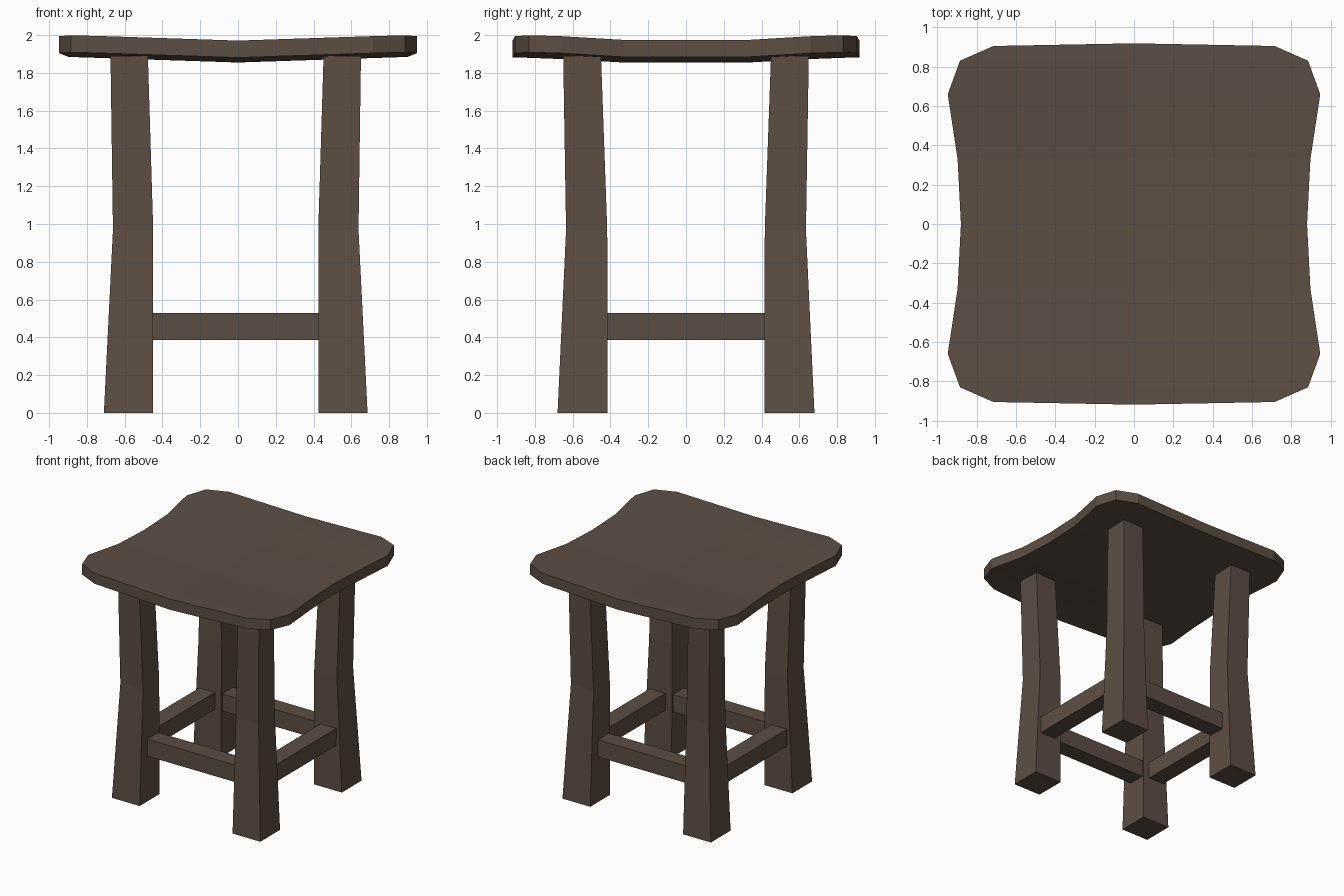
import bpy, bmesh

if "Cube" in bpy.data.objects:
    bpy.data.objects.remove(bpy.data.objects["Cube"])

wood = bpy.data.materials.new("dark brown wood")
wood.diffuse_color = (0.108, 0.077, 0.056, 1)
wood.use_nodes = True
wood.node_tree.nodes["Principled BSDF"].inputs["Base Color"].default_value = wood.diffuse_color


def finish(name, bm):
    bmesh.ops.recalc_face_normals(bm, faces=bm.faces[:])
    mesh = bpy.data.meshes.new(name)
    bm.to_mesh(mesh)
    bm.free()
    mesh.materials.append(wood)
    obj = bpy.data.objects.new(name, mesh)
    bpy.context.collection.objects.link(obj)
    return obj


def loft(name, rings):
    """Skin a stack of closed rings and cap both ends."""
    bm = bmesh.new()
    loops = [[bm.verts.new(p) for p in ring] for ring in rings]
    n = len(loops[0])
    for a, b in zip(loops, loops[1:]):
        for i in range(n):
            j = (i + 1) % n
            bm.faces.new((a[i], a[j], b[j], b[i]))
    bm.faces.new(loops[0])
    bm.faces.new(loops[-1])
    return finish(name, bm)


def box_ring(x0, x1, y0, y1, z):
    return [(x0, y0, z), (x1, y0, z), (x1, y1, z), (x0, y1, z)]


# Seat: dished slab, cross rows of (y, half width, rise)
THICK = 0.09
half = [(0.905, 0.715, 0.026), (0.83, 0.885, 0.025), (0.66, 0.947, 0.018),
        (0.33, 0.897, 0.0), (0, 0.88, 0.0)]
rows = [(-y, w, r) for y, w, r in half] + half[-2::-1]
bm = bmesh.new()
grid = []
for y, w, rise in rows:
    yc = y * 1.015 if abs(y) > 0.9 else y   # front and back edges bow out
    z = 1.945 + rise
    grid.append([bm.verts.new((-w, y, z + 0.033 * w)),
                 bm.verts.new((0, yc, z)),
                 bm.verts.new((w, y, z + 0.033 * w))])
for a, b in zip(grid, grid[1:]):
    for i in range(2):
        bm.faces.new((a[i], a[i + 1], b[i + 1], b[i]))
ext = bmesh.ops.extrude_face_region(bm, geom=bm.faces[:], use_keep_orig=True)
low = [v for v in ext["geom"] if isinstance(v, bmesh.types.BMVert)]
bmesh.ops.translate(bm, verts=low, vec=(0, 0, -THICK))
finish("seat", bm)

# Legs: tapered posts with a slight knee, (z, x inner, x outer, y inner, y outer)
CX = -0.012
sections = [(0, 0.437, 0.698, 0.415, 0.68),
            (0.97, 0.437, 0.65, 0.417, 0.635),
            (1.89, 0.465, 0.663, 0.45, 0.65)]
for sy, fb in ((-1, "front"), (1, "back")):
    for sx, lr in ((-1, "left"), (1, "right")):
        loft(f"{fb}_{lr}_leg",
             [box_ring(CX + sx * xi, CX + sx * xo, sy * yi, sy * yo, z)
              for z, xi, xo, yi, yo in sections])

# Stretcher rails between the legs
Z0, Z1 = 0.385, 0.53
for s, fb, lr in ((-1, "front", "left"), (1, "back", "right")):
    loft(f"{fb}_rail", [box_ring(CX - 0.45, CX + 0.45, s * 0.43, s * 0.577, z)
                        for z in (Z0, Z1)])
    loft(f"{lr}_rail", [box_ring(CX + s * 0.497, CX + s * 0.645, -0.43, 0.43, z)
                        for z in (Z0, Z1)])
